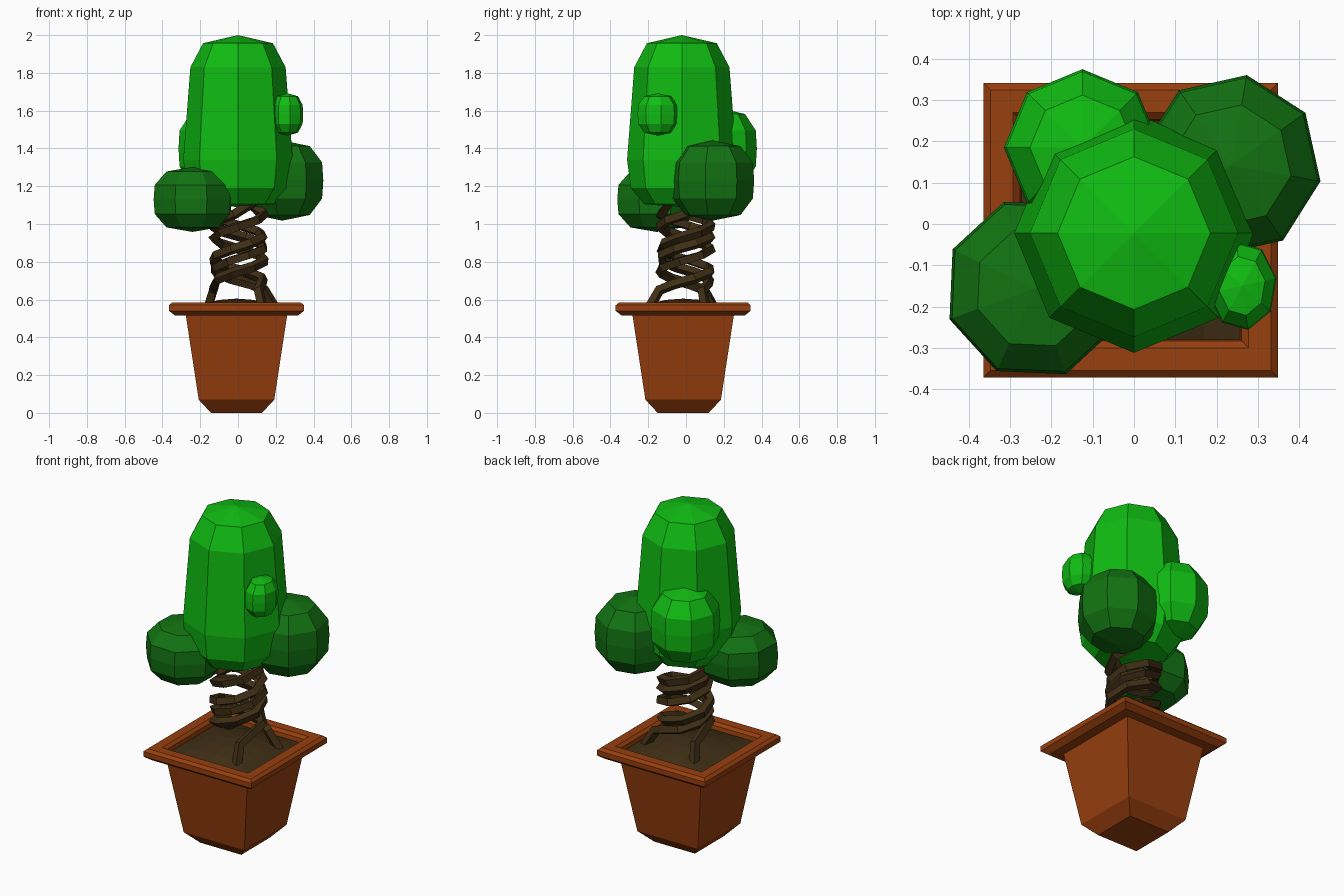
import bpy, bmesh, math

if "Cube" in bpy.data.objects:
    bpy.data.objects.remove(bpy.data.objects["Cube"])


def material(name, rgb):
    m = bpy.data.materials.new(name)
    m.diffuse_color = (*rgb, 1)
    m.use_nodes = True
    m.node_tree.nodes["Principled BSDF"].inputs["Base Color"].default_value = m.diffuse_color
    return m


GREEN = material("bright green", (0.005, 0.50, 0.006))
DARK = material("dark green", (0.006, 0.17, 0.006))
CLAY = material("terracotta", (0.31, 0.05, 0.0045))
SOIL = material("soil brown", (0.048, 0.027, 0.007))
BARK = material("bark brown", (0.048, 0.027, 0.007))


def finish(name, bm, mat):
    bmesh.ops.recalc_face_normals(bm, faces=bm.faces[:])
    me = bpy.data.meshes.new(name)
    bm.to_mesh(me)
    bm.free()
    me.materials.append(mat)
    ob = bpy.data.objects.new(name, me)
    bpy.context.collection.objects.link(ob)
    return ob


def lathe(name, profile, sides, mat, centre=(0, 0, 0), scale=(1, 1, 1), turn=0):
    """Stack n-sided rings along z; a radius of 0 makes a closing point."""
    bm = bmesh.new()
    rings = []
    for r, z in profile:
        ring = []
        for i in range(sides if r else 1):
            a = math.radians(turn) + math.tau * i / sides
            ring.append(bm.verts.new((centre[0] + scale[0] * r * math.cos(a),
                                      centre[1] + scale[1] * r * math.sin(a),
                                      centre[2] + scale[2] * z)))
        rings.append(ring)
    for lo, hi in zip(rings, rings[1:]):
        for i in range(sides):
            j = (i + 1) % sides
            quad = [lo[i % len(lo)], lo[j % len(lo)], hi[j % len(hi)], hi[i % len(hi)]]
            bm.faces.new(list(dict.fromkeys(quad)))
    return finish(name, bm, mat)


# square pot with chamfered foot, overhanging rim and inner lip
POT = (-0.008, -0.015, 0)
S = math.sqrt(2)
pot = [(0, 0), (0.135, 0), (0.2, 0.07), (0.268, 0.515), (0.325, 0.515),
       (0.357, 0.54), (0.357, 0.57), (0.34, 0.585), (0.285, 0.585), (0.268, 0.57),
       (0.262, 0.53)]
lathe("pot", [(r * S, z) for r, z in pot], 4, CLAY, POT, turn=45)

# mounded soil
bm = bmesh.new()
bmesh.ops.create_grid(bm, x_segments=6, y_segments=6, size=0.267)
for v in bm.verts:
    u, w = v.co.x / 0.267, v.co.y / 0.267
    v.co.z = 0.545 + 0.06 * (1 - u * u) * (1 - w * w)
    v.co.x += POT[0]
    v.co.y += POT[1]
finish("soil", bm, SOIL)

# three braided stems: a splayed foot, a spiral, then a taper into the crown
for k, start in enumerate((-50, 35, 140)):
    pts = [(0.23, start - 5, 0.55), (0.17, start, 0.65)]
    steps = 12
    for i in range(steps + 1):
        t = i / steps
        pts.append((0.135 + 0.01 * math.sin(9 * t + 2 * k), start + 25 + 560 * t, 0.68 + 0.37 * t))
    pts += [(0.11, start + 640, 1.11), (0.06, start + 670, 1.2)]
    cu = bpy.data.curves.new("stem_%d" % (k + 1), "CURVE")
    cu.dimensions = "3D"
    cu.bevel_depth = 0.028
    cu.bevel_resolution = 0
    cu.use_fill_caps = True
    sp = cu.splines.new("POLY")
    sp.points.add(len(pts) - 1)
    for p, (r, a, z) in zip(sp.points, pts):
        a = math.radians(a)
        p.co = (r * math.cos(a), -0.01 + r * math.sin(a), z, 1)
    sp.use_smooth = False
    cu.materials.append(BARK)
    ob = bpy.data.objects.new(cu.name, cu)
    bpy.context.collection.objects.link(ob)
    bpy.ops.object.select_all(action="DESELECT")
    ob.select_set(True)
    bpy.context.view_layer.objects.active = ob
    bpy.ops.object.convert(target="MESH")

# tall central crown
crown = [(0, 1.09), (0.2, 1.105), (0.27, 1.19), (0.29, 1.34), (0.252, 1.83),
         (0.185, 1.957), (0, 2.0)]
lathe("crown", crown, 8, GREEN, (0, -0.022, 0))

# rounded leaf clumps around the crown
BLOB = [(0, -1), (0.67, -0.86), (0.97, -0.45), (1, 0), (0.97, 0.45), (0.67, 0.86), (0, 1)]
for name, mat, centre, size, turn in (
        ("front_left_clump", DARK, (-0.24, -0.155, 1.13), (0.22, 0.222, 0.172), 20),
        ("back_right_clump", DARK, (0.235, 0.142, 1.23), (0.22, 0.222, 0.212), -10),
        ("back_left_clump", GREEN, (-0.125, 0.185, 1.40), (0.19, 0.19, 0.212), 0),
        ("small_front_clump", GREEN, (0.262, -0.15, 1.58), (0.084, 0.108, 0.112), 10)):
    lathe(name, BLOB, 8, mat, centre, size, turn)
